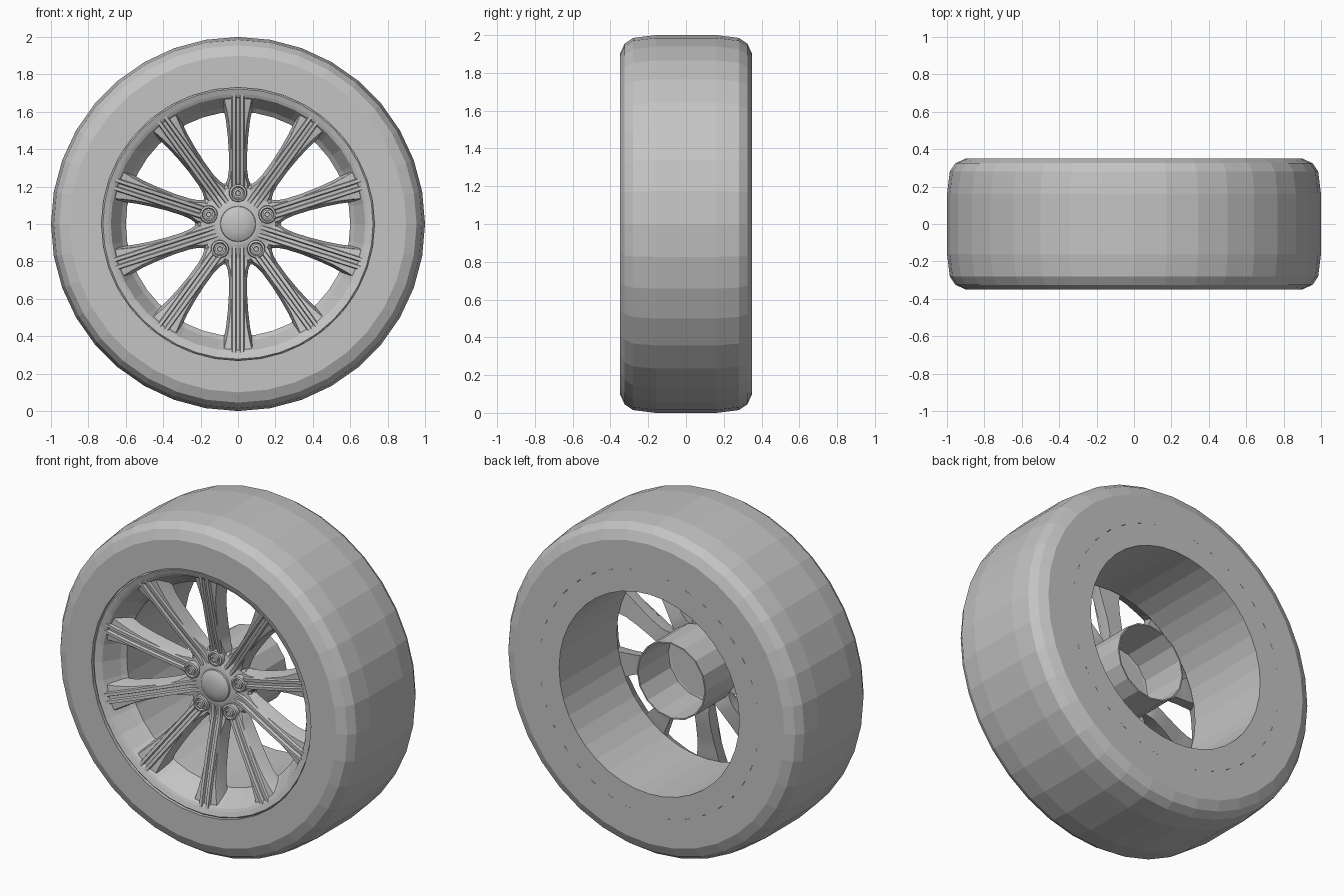
import bpy, bmesh, math
from math import sin, cos, pi, radians

if "Cube" in bpy.data.objects:
    bpy.data.objects.remove(bpy.data.objects["Cube"], do_unlink=True)

grey = bpy.data.materials.new("plain_grey")
grey.use_nodes = True
COLOUR = (0.55, 0.55, 0.55, 1)
grey.diffuse_color = COLOUR
grey.node_tree.nodes["Principled BSDF"].inputs["Base Color"].default_value = COLOUR


def finish(name, bm, smooth=None):
    bmesh.ops.remove_doubles(bm, verts=bm.verts, dist=0.0002)
    bmesh.ops.recalc_face_normals(bm, faces=bm.faces)
    mesh = bpy.data.meshes.new(name)
    bm.to_mesh(mesh)
    bm.free()
    mesh.materials.append(grey)
    obj = bpy.data.objects.new(name, mesh)
    bpy.context.collection.objects.link(obj)
    if smooth:
        bpy.ops.object.select_all(action='DESELECT')
        obj.select_set(True)
        bpy.context.view_layer.objects.active = obj
        bpy.ops.object.shade_smooth_by_angle(angle=radians(smooth))
    return obj


def skin(bm, rings, closed_loft):
    """Bridge equal-length closed rings of verts."""
    pairs = list(zip(rings, rings[1:]))
    if closed_loft:
        pairs.append((rings[-1], rings[0]))
    for a, b in pairs:
        for i in range(len(a)):
            j = (i + 1) % len(a)
            bm.faces.new((a[i], a[j], b[j], b[i]))


def lathe(name, profile, sides, closed=False, smooth=None, centre=(0, 1)):
    """Spin (radius, y) points around the y axis."""
    bm = bmesh.new()
    rings = [[bm.verts.new((centre[0] + r * cos(2 * pi * i / sides), y,
                            centre[1] + r * sin(2 * pi * i / sides)))
              for i in range(sides)] for r, y in profile]
    skin(bm, rings, closed)
    return finish(name, bm, smooth)


# Tyre: flat-faced ring with chamfered shoulders
shoulder = [(0.73, 0.35), (0.9, 0.35), (0.955, 0.325), (0.985, 0.28), (1.0, 0.16)]
lathe("tyre", shoulder + [(r, -y) for r, y in reversed(shoulder)], 36, closed=True)

# Rim barrel: lip at the front, sloping seat, long bore to the back
lathe("rim", [(0.73, 0.35), (0.6, 0.35), (0.6, -0.2), (0.625, -0.225), (0.68, -0.32),
              (0.695, -0.328), (0.722, -0.338), (0.73, -0.33)], 40, closed=True)

# Hub: open tube behind, shallow plate in front
lathe("hub_tube", [(0, -0.15), (0.222, -0.15), (0.222, 0.14), (0.23, 0.14),
                   (0.23, -0.15), (0.2, -0.165)], 16)
lathe("hub_plate", [(0, -0.15), (0.215, -0.15), (0.215, -0.178), (0.2, -0.192),
                    (0.14, -0.2), (0.125, -0.208), (0.1, -0.212), (0, -0.212)],
      40, smooth=30)
lathe("centre_cap", [(0, -0.243), (0.045, -0.239), (0.075, -0.231), (0.093, -0.22),
                     (0.097, -0.205)], 32, smooth=40)

# Spokes: stations of (radius, half width, front y, depth)
STATIONS = [(0.12, 0.035, -0.2, 0.04), (0.18, 0.056, -0.202, 0.05),
            (0.215, 0.054, -0.209, 0.06), (0.245, 0.043, -0.218, 0.075),
            (0.29, 0.037, -0.23, 0.085), (0.38, 0.037, -0.253, 0.09),
            (0.47, 0.043, -0.275, 0.09), (0.55, 0.052, -0.293, 0.09),
            (0.62, 0.066, -0.308, 0.1), (0.692, 0.084, -0.32, 0.09)]


def spoke_section(width, depth):
    """Flared flanges with two raised rails and a groove between them."""
    half = [(width + 0.012, depth), (width, 0.018), (width * 0.94, 0.01), (0.034, 0.008),
            (0.03, -0.008), (0.013, -0.008), (0.008, 0.008)]
    return half + [(-x, y) for x, y in reversed(half)]


def build_spoke(index):
    angle = 2 * pi * index / 10
    bm = bmesh.new()
    rings = []
    for r, width, front, depth in STATIONS:
        rings.append([bm.verts.new((x * cos(angle) + r * sin(angle), front + y,
                                    1 + r * cos(angle) - x * sin(angle)))
                      for x, y in spoke_section(width, depth)])
    skin(bm, rings, False)
    for end in (rings[0], rings[-1]):
        bm.faces.new(end)
    finish(f"spoke_{index + 1}", bm, smooth=30)


for k in range(10):
    build_spoke(k)

# Wheel bolts: raised collar, recess and inner stud
for k in range(5):
    a = 2 * pi * k / 5
    spot = (0.165 * sin(a), 1 + 0.165 * cos(a))
    lathe(f"bolt_collar_{k + 1}", [(0.05, -0.185), (0.046, -0.222), (0.036, -0.226),
                                   (0.031, -0.212), (0, -0.212)], 20, smooth=30, centre=spot)
    lathe(f"bolt_{k + 1}", [(0.025, -0.205), (0.025, -0.228), (0.014, -0.23),
                            (0.012, -0.22), (0, -0.22)], 12, smooth=30, centre=spot)
